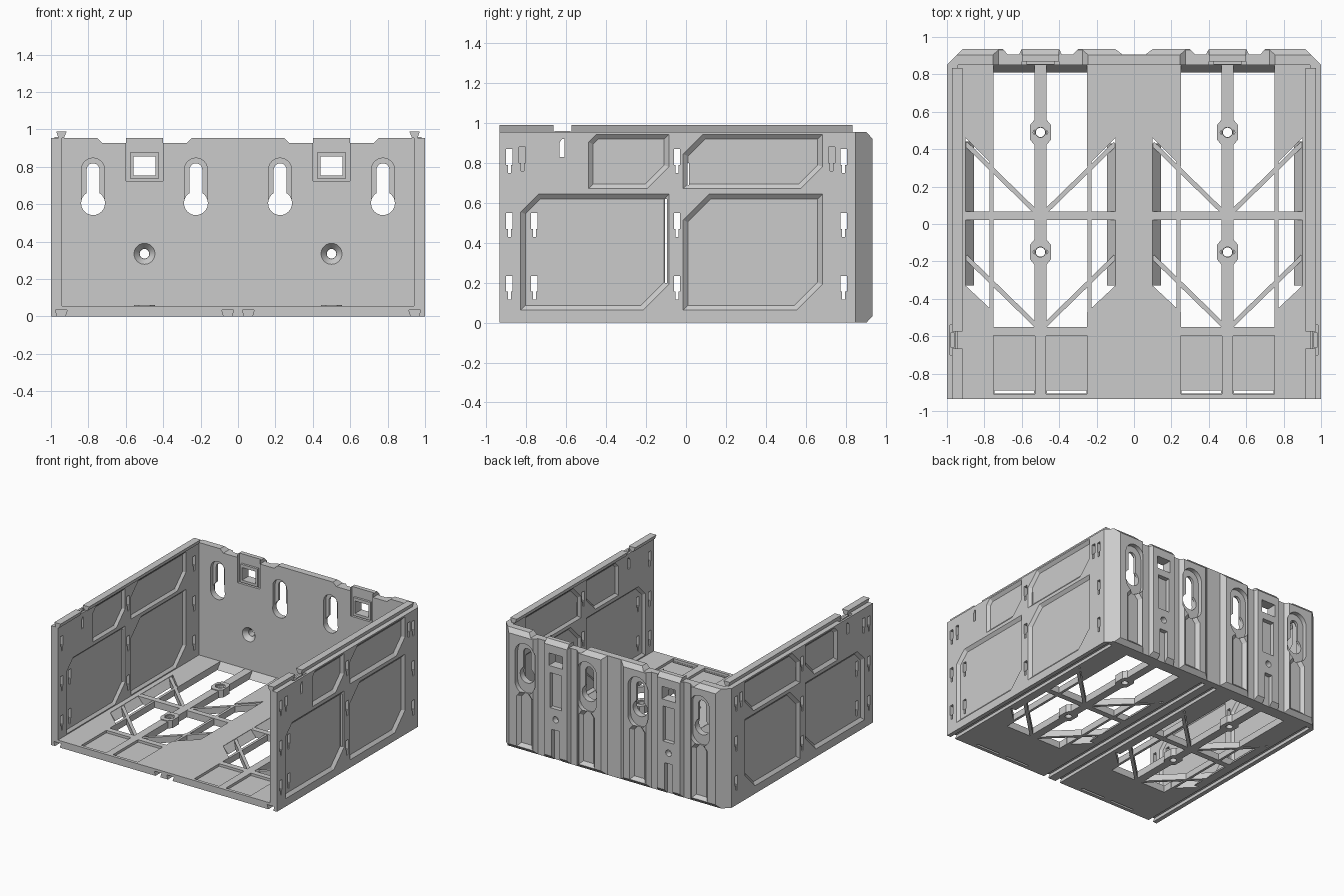
import bpy, bmesh, math
from mathutils import Vector

if "Cube" in bpy.data.objects:
    bpy.data.objects.remove(bpy.data.objects["Cube"])


def prism(name, pts, axis, a, b, pts2=None):
    """Extrude a 2D outline along an axis from a to b (pts2 gives a taper)."""
    def co(p, t):
        return {'x': (t, p[0], p[1]), 'y': (p[0], t, p[1]), 'z': (p[0], p[1], t)}[axis]
    bm = bmesh.new()
    lo = [bm.verts.new(co(p, a)) for p in pts]
    hi = [bm.verts.new(co(p, b)) for p in (pts2 or pts)]
    bm.faces.new(lo)
    bm.faces.new(hi)
    n = len(pts)
    for i in range(n):
        j = (i + 1) % n
        bm.faces.new((lo[i], lo[j], hi[j], hi[i]))
    bmesh.ops.recalc_face_normals(bm, faces=bm.faces)
    me = bpy.data.meshes.new(name)
    bm.to_mesh(me)
    bm.free()
    ob = bpy.data.objects.new(name, me)
    bpy.context.scene.collection.objects.link(ob)
    return ob


def rect(x0, x1, y0, y1):
    return [(x0, y0), (x1, y0), (x1, y1), (x0, y1)]


def box(name, x0, x1, y0, y1, z0, z1):
    return prism(name, rect(x0, x1, y0, y1), 'z', z0, z1)


def arc(cx, cy, r, a0, a1, n):
    return [(cx + r * math.cos(math.radians(a0 + (a1 - a0) * i / n)),
             cy + r * math.sin(math.radians(a0 + (a1 - a0) * i / n))) for i in range(n + 1)]


def circle(cx, cy, r, n=24):
    return arc(cx, cy, r, 0, 360, n)[:-1]


def capsule(cx, z0, z1, w):
    return arc(cx, z1, w, 0, 180, 12) + arc(cx, z0, w, 180, 360, 12)


def inset(pts, d):
    """Offset a convex counter-clockwise outline inwards."""
    out, n = [], len(pts)
    for i in range(n):
        p0, p, p1 = (Vector(pts[k % n]) for k in (i - 1, i, i + 1))
        e0, e1 = (p - p0).normalized(), (p1 - p).normalized()
        n0, n1 = Vector((-e0.y, e0.x)), Vector((-e1.y, e1.x))
        q = p + d * (n0 + n1) / (1 + n0.dot(n1))
        out.append((q.x, q.y))
    return out


def cut(ob, cutters):
    for c in cutters:
        m = ob.modifiers.new('cut', 'BOOLEAN')
        m.operation, m.solver, m.object = 'DIFFERENCE', 'EXACT', c
        c.hide_render = True
    dg = bpy.context.evaluated_depsgraph_get()
    dg.update()
    me = bpy.data.meshes.new_from_object(ob.evaluated_get(dg))
    ob.modifiers.clear()
    ob.data = me
    for c in cutters:
        bpy.data.objects.remove(c)


def mirror(ob):
    m = ob.modifiers.new('mirror', 'MIRROR')
    m.use_mirror_merge = False


def strut(name, p, q, w, z0, z1):
    p, q = Vector(p), Vector(q)
    d = (q - p).normalized() * w / 2
    s = Vector((-d.y, d.x))
    mirror(prism(name, [tuple(v) for v in (p - s, q - s, q + s, p + s)], 'z', z0, z1))


# Floor plate with windows, front pockets and dovetail grooves below
floor = box('floor', -1, 1, -.935, .85, 0, .055)
half = [(.25, .86), (.25, .31), (.4, .46), (.4, -.33), (.25, -.47), (.25, -.55)]
window = half + [(-u, v) for u, v in reversed(half)]
cs = []
for s in (-1, 1):
    cs.append(prism('c', [(s * .5 + u, v) for u, v in window], 'z', -.1, .1))
    for u in (-.14, .14):
        x = s * .5 + u
        cs.append(box('c', x - .11, x + .11, -.91, -.595, .035, .1))
        cs.append(box('c', x - .105, x + .105, -.907, -.89, -.1, .1))
    for x in (.055, .945):
        x *= s
        cs.append(prism('c', [(x - .018, -.01), (x + .018, -.01), (x + .032, .035), (x - .032, .035)],
                        'y', -.95, .86))
cut(floor, cs)

# Sloped window edges
for x, d in ((.1, 1), (.9, -1)):
    for y0, y1 in ((.02, .44 if d < 0 else .43), (-.33, .02)):
        mirror(prism('window_slope', [(x - d * .002, 0), (x + d * .045, 0), (x - d * .002, .055)], 'y', y0, y1))
mirror(prism('back_window_slope', [(.81, 0), (.85, 0), (.85, .055)], 'x', .25, .75))

# Floor lattice: spine, crossbar, thin ribs and diagonals
spine = box('spine', .468, .532, -.6, .85, 0, .055)
cut(spine, [prism('c', circle(.5, y, .027), 'z', -.1, .1) for y in (.49, -.15)])
mirror(spine)
strut('crossbar', (.1, .043), (.9, .043), .045, 0, .054)
for d in (-1, 1):
    strut('rib', (.5 + d * .262, -.48), (.5 + d * .262, .34), .02, 0, .05)
    strut('upper_diagonal', (.5 + d * .4, .43), (.5 + d * .01, .05), .025, 0, .05)
    strut('lower_diagonal', (.5 + d * .4, -.175), (.5 + d * .01, -.555), .025, 0, .05)

# Screw bosses with hexagonal sockets
for y in (.49, -.15):
    boss = prism('screw_boss', [(.5 + u, y + v) for u, v in (
        (-.03, -.07), (.03, -.07), (.055, -.04), (.055, .04), (.03, .07), (-.03, .07),
        (-.055, .04), (-.055, -.04))], 'z', 0, .062)
    cut(boss, [prism('c', circle(.5, y, .04, 6), 'z', .04, .1), prism('c', circle(.5, y, .025), 'z', -.1, .1)])
    mirror(boss)

# Side walls: recessed panels inside and out, T slots
wall = box('side_wall', .94, 1, -.935, .85, .055, .955)
cs = []
for y0, y1, z0, z1, a, b in ((-.83, -.085, .062, .645, .09, .13), (-.015, .685, .062, .645, .13, .13),
                             (-.49, -.085, .67, .945, .04, .11), (-.015, .685, .67, .945, .1, .11)):
    panel = [(y0, z0), (y1 - b, z0), (y1, z0 + b), (y1, z1), (y0 + a, z1), (y0, z1 - a)]
    cs.append(prism('c', panel, 'x', 1.001, .98, inset(panel, .025)))
    cs.append(prism('c', panel, 'x', .939, .958, inset(panel, .02)))


def t_slot(y, zt, x0):
    return prism('c', [(y - .016, zt), (y - .016, zt - .08), (y - .008, zt - .08), (y - .008, zt - .12),
                       (y + .008, zt - .12), (y + .008, zt - .08), (y + .016, zt - .08), (y + .016, zt)],
                 'x', x0, 1.02)


for y in (-.885, -.045, .79):
    cs += [t_slot(y, zt, .9) for zt in (.87, .55, .235)]
cs += [t_slot(-.76, zt, .9) for zt in (.55, .235)]
cs += [t_slot(y, .88, .965) for y in (-.82, .73)]
cs.append(prism('c', [(-.635, .83), (-.61, .83), (-.61, .92), (-.622, .92), (-.635, .9)], 'x', .9, 1.02))
cs.append(box('c', .9, 1.02, -.106, -.096, .2, .62))
cs.append(box('c', .9, 1.02, .008, .016, .69, .8))
cs.append(box('c', .955, .985, -.7, -.54, .935, 1))
cut(wall, cs)
mirror(wall)
mirror(box('latch_catch', .96, .98, -.66, -.58, .93, .96))

# Dovetail rails on top of the side walls
for y0, y1 in ((-.935, -.665), (-.575, .835)):
    mirror(prism('top_rail', [(.93, .955), (.96, .955), (.972, .99), (.916, .99)], 'y', y0, y1))

# Back wall with ribbed outer profile
side = [(1, .85), (.915, .935), (.7, .935), (.675, .905), (.615, .905), (.6, .935), (.4, .935), (.385, .905),
        (.33, .905), (.3, .935), (.1, .935), (.06, .905)]
back = prism('back_wall', side + [(-x, y) for x, y in reversed(side)], 'z', 0, .955)
cs = [prism('c', [(.9, .96), (.95, .905), (.95, .96)], 'x', -1.1, 1.1),
      prism('c', [(.9, -.005), (.95, .05), (.95, -.01)], 'x', -1.1, 1.1)]
for s in (-1, 1):
    for k in (.225, .775):
        x = s * k
        # keyhole with inner counterbore, outer arch and lower recess
        cs.append(prism('c', capsule(x, .61, .785, .062), 'y', .84, .88))
        cs.append(prism('c', capsule(x, .55, .785, .085), 'y', .96, .9))
        cs.append(prism('c', capsule(x, .61, .785, .034), 'y', .8, 1))
        cs.append(prism('c', circle(x, .606, .064), 'y', .8, 1))
        low = [(x - .075, .03), (x + .075, .03), (x + .075, .44), (x, .53), (x - .075, .44)]
        cs.append(prism('c', low, 'y', .94, .91, inset(low, .03)))
    x = s * .5
    # top notches either side of the latch
    for d in (-1, 1):
        cs.append(prism('c', [(x + d * .27, .97), (x + d * .225, .927), (x + d * .1, .927), (x + d * .1, .97)],
                        'y', .8, 1))
    # latch pocket and window, countersunk hole, outer pocket and channel
    cs.append(box('c', x - .098, x + .098, .8, .87, .725, 1))
    cs.append(box('c', x - .06, x + .06, .8, 1, .755, .855))
    cs.append(prism('c', circle(x, .335, .057), 'y', .849, .885, circle(x, .335, .027)))
    cs.append(prism('c', circle(x, .335, .0255), 'y', .8, 1))
    cs.append(box('c', x - .05, x + .05, .9, 1, .42, .7))
    cs.append(box('c', x - .035, x + .035, .9, 1, -.1, .25))
cut(back, cs)
back.data.shade_smooth()
back.data.set_sharp_from_angle(angle=math.radians(25))

# Latch frames around the back windows
frame = prism('latch_frame', rect(.425, .575, .735, .88), 'y', .852, .88)
cut(frame, [box('c', .44, .56, .8, 1, .755, .855)])
mirror(frame)
